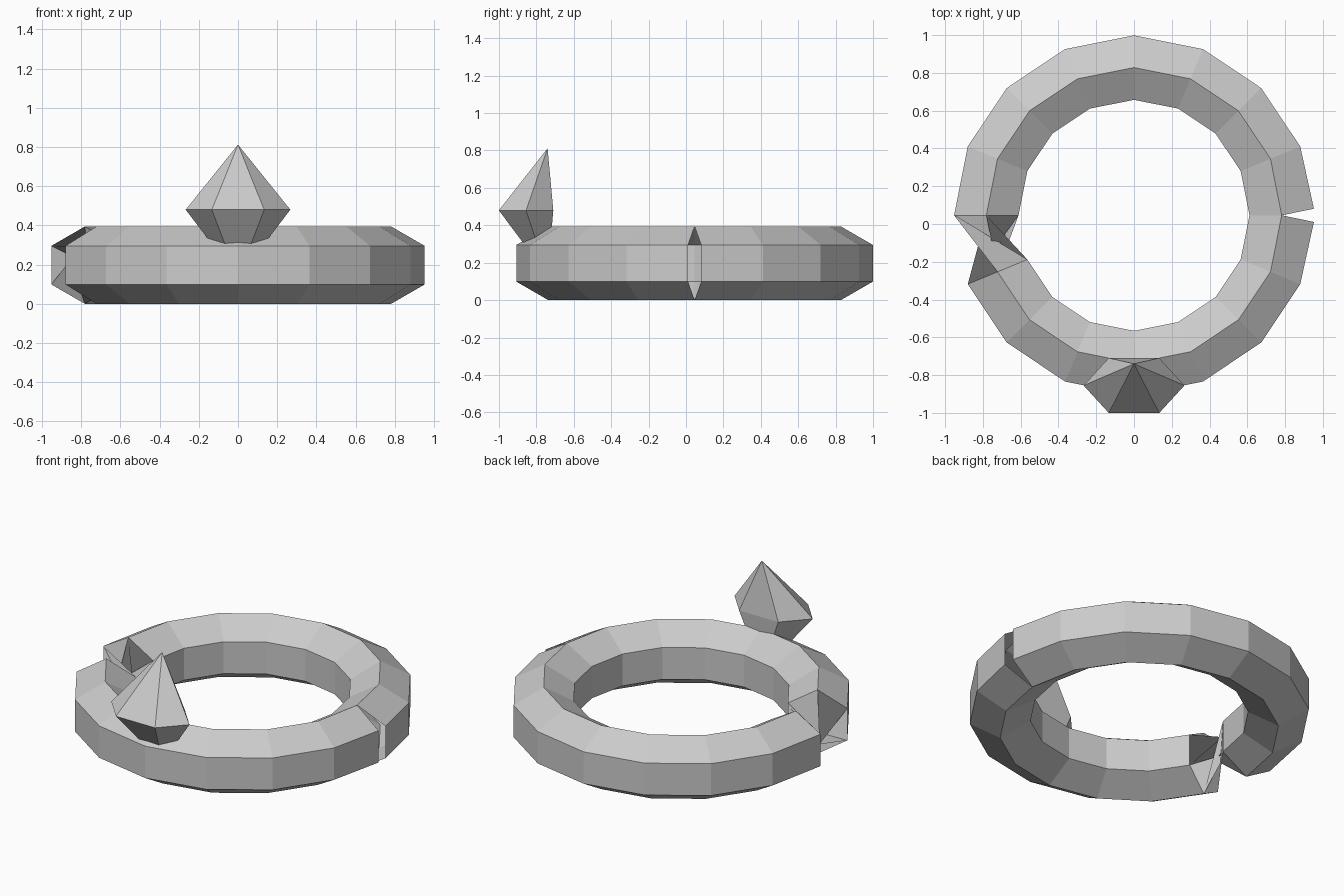
import bpy, bmesh
from math import cos, sin, pi, radians

if "Cube" in bpy.data.objects:
    bpy.data.objects.remove(bpy.data.objects["Cube"])

CY = 0.046                      # ring centre in y
MAJOR, MINOR = 0.782, 0.197     # ring radius, hexagonal band radius
SEGS, SIDES = 16, 6


def finish(bm, name):
    me = bpy.data.meshes.new(name)
    bm.to_mesh(me)
    bm.free()
    ob = bpy.data.objects.new(name, me)
    bpy.context.collection.objects.link(ob)
    return ob


def section(bm, ang):
    """One hexagonal band section, starting at the outer top corner."""
    verts = []
    for i in range(SIDES):
        t = radians(30 + 60 * i)
        r = MAJOR + MINOR * cos(t)
        verts.append(bm.verts.new((r * cos(ang), CY + r * sin(ang),
                                   MINOR + MINOR * sin(t))))
    return verts


def bridge(bm, a, b, shift=0):
    for i in range(SIDES):
        k = (i + 1) % SIDES
        bm.faces.new((a[i], a[k], b[(k + shift) % SIDES], b[(i + shift) % SIDES]))


# Ring band: clockwise from the left, split open at the outer right edge
bm = bmesh.new()
rings = [section(bm, pi - 2 * pi * j / SEGS) for j in range(SEGS)]
split = list(rings[8])
for i in (0, 5):
    split[i] = bm.verts.new(rings[8][i].co)
    split[i].co.y -= 0.035
    rings[8][i].co.y += 0.035
for j in range(SEGS - 1):
    bridge(bm, split if j == 8 else rings[j], rings[j + 1])

# Twisted closing segment on the left
for i in range(SIDES):
    k = (i + 1) % SIDES
    bm.faces.new((rings[0][k], rings[0][i],
                  rings[-1][(i + 2) % SIDES], rings[-1][(k + 2) % SIDES]))
finish(bm, "ring_band")

# Gem: flattened six-sided double pyramid sunk into the front of the ring
bm = bmesh.new()
girdle = [bm.verts.new((0.267 * cos(i * pi / 3),
                        -0.855 + 0.168 * sin(i * pi / 3), 0.48)) for i in range(6)]
top = bm.verts.new((0, -0.74, 0.812))
tip = bm.verts.new((0, -0.74, 0.13))
for i in range(6):
    a, b = girdle[i], girdle[(i + 1) % 6]
    bm.faces.new((a, b, top))
    bm.faces.new((b, a, tip))
finish(bm, "gem")
